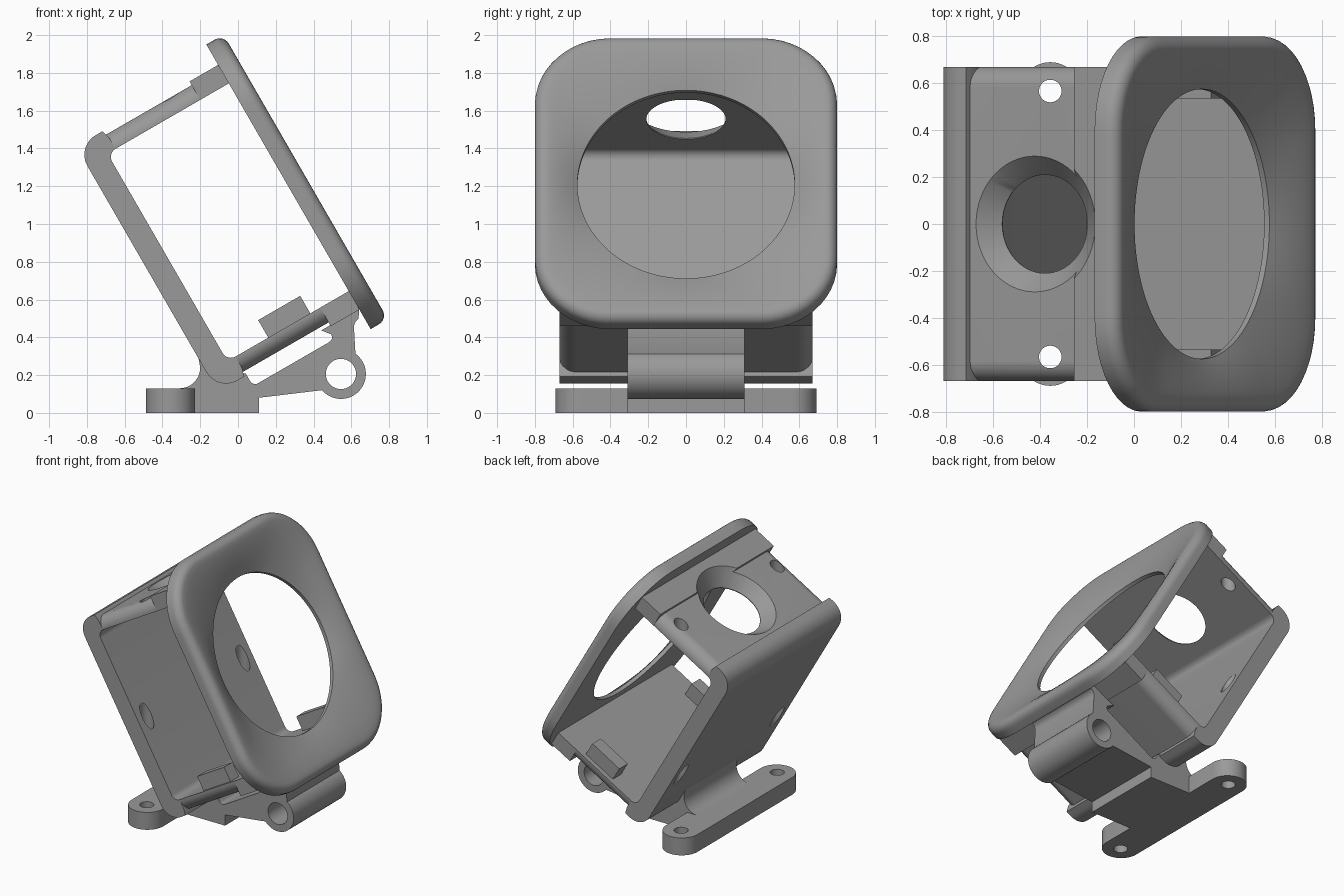
import bpy, bmesh, math
from mathutils import Matrix, Vector

if "Cube" in bpy.data.objects:
    bpy.data.objects.remove(bpy.data.objects["Cube"])

TILT = Matrix.Rotation(math.radians(-30), 4, 'Y')   # local (depth, y, height) -> world
FLAT = Matrix.Identity(4)

grey = bpy.data.materials.new("grey_plastic")
grey.diffuse_color = (0.32, 0.32, 0.32, 1)
grey.use_nodes = True
grey.node_tree.nodes["Principled BSDF"].inputs["Base Color"].default_value = grey.diffuse_color


def finish(name, bm, matrix):
    bm.transform(matrix)
    bmesh.ops.recalc_face_normals(bm, faces=bm.faces)
    me = bpy.data.meshes.new(name)
    bm.to_mesh(me)
    bm.free()
    me.materials.append(grey)
    ob = bpy.data.objects.new(name, me)
    bpy.context.collection.objects.link(ob)
    return ob


def extrude(name, pts, direction, matrix):
    """Prism from a closed 3D outline."""
    bm = bmesh.new()
    face = bm.faces.new([bm.verts.new(p) for p in pts])
    new = bmesh.ops.extrude_face_region(bm, geom=[face])["geom"]
    bmesh.ops.translate(bm, vec=direction,
                        verts=[v for v in new if isinstance(v, bmesh.types.BMVert)])
    return finish(name, bm, matrix)


def slab(name, profile, y0, y1, matrix):
    return extrude(name, [(a, y0, b) for a, b in profile], (0, y1 - y0, 0), matrix)


def box(name, u0, u1, y0, y1, v0, v1):
    return slab(name, [(u0, v0), (u1, v0), (u1, v1), (u0, v1)], y0, y1, TILT)


def arc(cx, cy, r, a0, a1, n=12):
    return [(cx + r * math.cos(math.radians(a0 + (a1 - a0) * i / n)),
             cy + r * math.sin(math.radians(a0 + (a1 - a0) * i / n))) for i in range(n + 1)]


def cone(name, x, y, z0, z1, r0, r1, matrix):
    bm = bmesh.new()
    bmesh.ops.create_cone(bm, cap_ends=True, segments=64, radius1=r0, radius2=r1, depth=z1 - z0,
                          matrix=Matrix.Translation((x, y, (z0 + z1) / 2)))
    return finish(name, bm, matrix)


def cut(ob, cutters):
    for c in cutters:
        mod = ob.modifiers.new("cut", 'BOOLEAN')
        mod.operation, mod.solver, mod.object = 'DIFFERENCE', 'EXACT', c
        bpy.context.view_layer.objects.active = ob
        bpy.ops.object.modifier_apply(modifier=mod.name)


# Back plate with rounded corners, lips and inner fillets
back = slab("back_plate",
            [(.125, .15)] + arc(.083, .27, .12, 270, 180) + arc(.083, 1.53, .12, 180, 90)
            + [(.125, 1.65), (.138, 1.60)] + arc(.138, 1.485, .05, 90, 180)
            + arc(.138, .315, .05, 180, 270) + [(.138, .2)], -.67, .67, TILT)

# Top and bottom panels, outer side edges rounded
R = .085


def panel(name, inner, outer):
    s = 1 if outer > inner else -1
    c = outer - s * R
    prof = [(-.67, inner), (.67, inner)]
    prof += [(y, c + s * h) for y, h in arc(.67 - R, 0, R, 0, 90)]
    prof += [(y, c + s * h) for y, h in arc(-.67 + R, 0, R, 90, 180)]
    return extrude(name, [(.11, y, v) for y, v in prof], (.57, 0, 0), TILT)


top = panel("top_panel", 1.535, 1.625)
panel("bottom_panel", .265, .175)
top_flange = box("top_flange", .655, .835, -.67, .67, 1.535, 1.648)
box("bottom_flange", .655, .835, -.67, .67, .152, .265)

# Stop blocks on the floor
for side in (-1, 1):
    box("stop_block", .338, .595, side * .585 - .05, side * .585 + .05, .25, .372)

# Mounting foot with rounded ends
foot = extrude("foot", [(x, y, 0) for x, y in arc(-.357, .56, .13, 0, 180, 24)
                        + arc(-.357, -.56, .13, 180, 360, 24)], (0, 0, .13), FLAT)


# Bracket joining foot, frame and barrel
def loc(pts):
    return [tuple((TILT @ Vector((u, 0, v))).xz) for u, v in pts]


bracket = ([(-.25, 0), (.11, 0), (.11, .08), (.46, .122)]
           + arc(.545, .206, .105, 225, 50, 10)
           + [(.622, .31), (.614, .45)] + arc(.664, .455, .05, 175, 120, 5)
           + loc([(.83, .158), (.60, .158)] + arc(.605, .113, .03, 0, -90, 6)
                 + arc(.17, .113, .03, 270, 180, 6) + [(.14, .16), (.06, .2), (-.02, .40)])
           + arc(-.31, .24, .11, 0, -90) + [(-.31, .05), (-.25, .05)])
slab("bracket", bracket, -.31, .31, FLAT)

# Hinge barrel with through hole
bm = bmesh.new()
loops = [[bm.verts.new((.545 + x, y, .206 + z)) for x, z in arc(0, 0, r, 0, 360, 48)[:-1]]
         for r, y in ((.132, -.31), (.132, .31), (.08, .31), (.08, -.31))]
for k in range(4):
    a, b = loops[k], loops[(k + 1) % 4]
    for i in range(48):
        j = (i + 1) % 48
        bm.faces.new((a[i], a[j], b[j], b[i]))
finish("hinge_barrel", bm, FLAT)

# Front bezel: rounded rectangle dished towards a round opening
N, HOLE, MID = 128, .575, .903


def rounded_rect(t, inset):
    """Distance to a rounded rectangle along a ray at angle t."""
    hy, hv, r = .80 - inset, .87 - inset, .40 - inset
    lo, hi = 0, 2
    for _ in range(30):
        d = (lo + hi) / 2
        qy, qv = abs(d * math.cos(t)) - hy + r, abs(d * math.sin(t)) - hv + r
        sd = math.hypot(max(qy, 0), max(qv, 0)) + min(max(qy, qv), 0) - r
        lo, hi = (d, hi) if sd < 0 else (lo, d)
    return lo


rings = [(0, .83, 1), (0, .83, 0)]                       # (inset, depth, blend to circle)
rings += [(.055 * (1 - math.cos(a)), .88 + .055 * math.sin(a), 0)
          for a in [math.pi / 2 * i / 6 for i in range(7)]]
rings += [(.055, .935 - .079 * (i / 10) ** 1.5, i / 10) for i in range(1, 11)]
bm = bmesh.new()
loops = []
for inset, u, s in rings:
    loop = []
    for i in range(N):
        t = 2 * math.pi * i / N
        d = rounded_rect(t, inset) * (1 - s) + HOLE * s
        loop.append(bm.verts.new((u, d * math.cos(t), MID + d * math.sin(t))))
    loops.append(loop)
for k in range(len(loops)):
    a, b = loops[k], loops[(k + 1) % len(loops)]
    for i in range(N):
        j = (i + 1) % N
        bm.faces.new((a[i], a[j], b[j], b[i]))
finish("front_bezel", bm, TILT)

# Countersunk top opening and vertical screw holes
opening = [cone("sink_cutter", .45, 0, 1.54, 1.68, .21, .341, TILT),
           cone("hole_cutter", .45, 0, 1.40, 1.56, .21, .21, TILT)]
drills = [cone("drill_cutter", -.357, y, -.2, 2.2, .048, .048, FLAT) for y in (-.567, .567)]
cut(top, opening + drills)
cut(top_flange, opening[:1])
cut(back, drills)
cut(foot, drills)
for c in opening + drills:
    bpy.data.objects.remove(c)

# Smooth shading with sharp edges kept
bpy.ops.object.select_all(action='SELECT')
bpy.context.view_layer.objects.active = back
bpy.ops.object.shade_smooth_by_angle(angle=math.radians(30))
